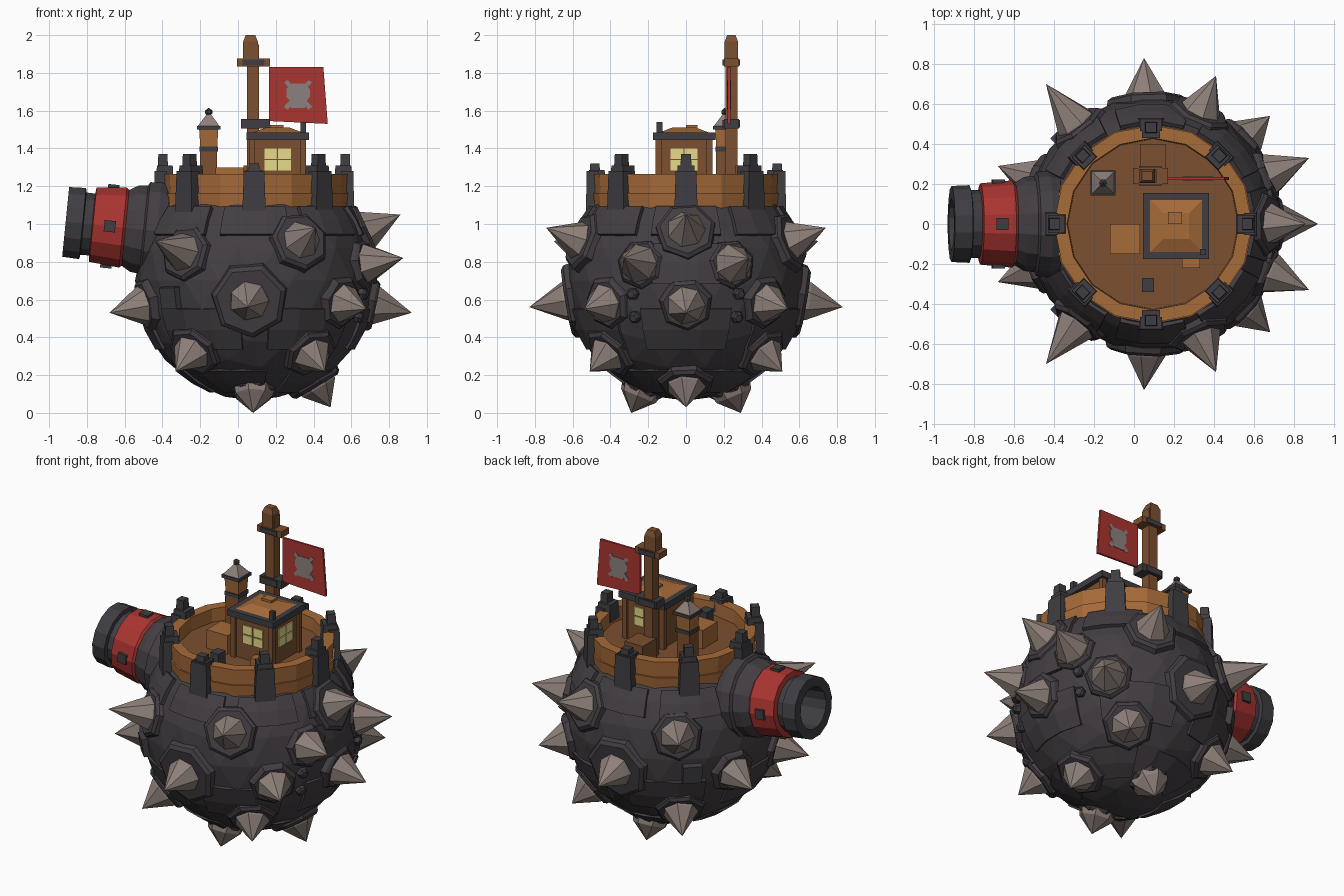
import bpy, bmesh, math
from mathutils import Vector, Matrix

if "Cube" in bpy.data.objects:
    bpy.data.objects.remove(bpy.data.objects["Cube"])


def mat(name, r, g, b):
    m = bpy.data.materials.new(name)
    m.diffuse_color = (r, g, b, 1)
    m.use_nodes = True
    m.node_tree.nodes["Principled BSDF"].inputs["Base Color"].default_value = m.diffuse_color
    return m


HULL = mat("hull_iron", .056, .048, .055)
TRIM = mat("trim_iron", .050, .047, .054)
SPIKE = mat("spike_stone", .27, .215, .19)
WOOD = mat("light_wood", .38, .145, .04)
DARK = mat("dark_wood", .20, .08, .03)
RED = mat("red_paint", .40, .035, .03)
GLOW = mat("window_yellow", .80, .70, .25)
GREY = mat("emblem_grey", .26, .22, .21)

C = Vector((.09, 0, .70))     # hull centre
R = .63


def finish(name, bm, material, matrix=None):
    bmesh.ops.remove_doubles(bm, verts=bm.verts, dist=1e-5)
    bmesh.ops.recalc_face_normals(bm, faces=bm.faces)
    me = bpy.data.meshes.new(name)
    bm.to_mesh(me)
    bm.free()
    ob = bpy.data.objects.new(name, me)
    me.materials.append(material)
    if matrix:
        ob.matrix_world = matrix
    bpy.context.collection.objects.link(ob)
    return ob


def box(name, lo, hi, material, taper=1, rot=0):
    """Box between two corners; taper scales the top, rot turns about z."""
    bm = bmesh.new()
    bmesh.ops.create_cube(bm, size=1)
    lo, hi = Vector(lo), Vector(hi)
    s = hi - lo
    for v in bm.verts:
        k = taper if v.co.z > 0 else 1
        v.co = Vector((v.co.x * s.x * k, v.co.y * s.y * k, v.co.z * s.z))
    return finish(name, bm, material, Matrix.Translation((lo + hi) / 2) @ Matrix.Rotation(rot, 4, 'Z'))


def lathe(name, prof, sides, material, matrix, closed=False, turn=0):
    """Faceted revolve of (radius, height) points about local z."""
    bm = bmesh.new()
    rings = []
    for r, h in prof:
        rings.append([bm.verts.new((r * math.cos(turn + 2 * math.pi * i / sides),
                                    r * math.sin(turn + 2 * math.pi * i / sides), h)) for i in range(sides)])
    n = len(rings)
    for j in range(n if closed else n - 1):
        a, b = rings[j], rings[(j + 1) % n]
        for i in range(sides):
            k = (i + 1) % sides
            bm.faces.new((a[i], a[k], b[k], b[i]))
    if not closed:
        for ring, (r, h) in ((rings[0], prof[0]), (rings[-1], prof[-1])):
            if r > 1e-4:
                bm.faces.new(ring)
    return finish(name, bm, material, matrix)


def aim(origin, direction):
    return Matrix.Translation(origin) @ Vector(direction).to_track_quat('Z', 'Y').to_matrix().to_4x4()


def prism(name, pts, y, thick, material):
    """Flat plate in the xz plane."""
    bm = bmesh.new()
    f = bm.faces.new([bm.verts.new((x, y - thick / 2, z)) for x, z in pts])
    for v in bmesh.ops.extrude_face_region(bm, geom=[f])['geom']:
        if isinstance(v, bmesh.types.BMVert):
            v.co.y += thick
    return finish(name, bm, material)


def patch(name, lon, lat, half_lon, half_lat, radius=.65):
    """Raised armour panel wrapped over the hull (degrees)."""
    bm = bmesh.new()
    top, low = {}, {}
    for i in range(4):
        for j in range(3):
            for store, rad, grow in ((top, radius, .95), (low, R - .05, 1)):
                a = math.radians(lon + half_lon * grow * (i / 1.5 - 1))
                b = math.radians(lat + half_lat * grow * (j - 1))
                store[i, j] = bm.verts.new(C + rad * Vector((math.cos(a) * math.cos(b), math.sin(a) * math.cos(b), math.sin(b))))
    for i in range(3):
        for j in range(2):
            bm.faces.new([top[k] for k in ((i, j), (i + 1, j), (i + 1, j + 1), (i, j + 1))])
    edge = [(0, 0), (1, 0), (2, 0), (3, 0), (3, 1), (3, 2), (2, 2), (1, 2), (0, 2), (0, 1)]
    for p, q in zip(edge, edge[1:] + edge[:1]):
        bm.faces.new((low[p], low[q], top[q], top[p]))
    return finish(name, bm, HULL)


# Iron ball hull, cut flat below the deck
bm = bmesh.new()
bmesh.ops.create_icosphere(bm, subdivisions=3, radius=R + .005, matrix=Matrix.Translation(C))
bmesh.ops.bisect_plane(bm, geom=bm.verts[:] + bm.edges[:] + bm.faces[:],
                       plane_co=(0, 0, 1.13), plane_no=(0, 0, 1), clear_outer=True)
bmesh.ops.holes_fill(bm, edges=[e for e in bm.edges if e.is_boundary])
finish("hull", bm, HULL)

# Armour panels in three belts
for k in range(8):
    patch("upper_panel", k * 45, 30, 19, 8)
for k in range(6):
    patch("lower_panel", k * 60, -24, 24, 11, .645)
for k in range(5):
    patch("bottom_panel", k * 72 + 36, -58, 28, 10, .64)
patch("side_panel", 0, 8, 17, 10, .65)

# Spikes on polygon plates: tip position, plate radius, plate lift, mirrored over y
spikes = [((.05, -.83, .56), .20, .012), ((.41, -.74, .98), .16, .025), ((-.44, -.70, .91), .15, .02),
          ((-.68, -.29, .53), .14, .02), ((-.33, -.51, .22), .15, .02), ((.46, -.51, .22), .15, .02),
          ((.68, -.54, .55), .14, .02), ((.875, -.33, .82), .13, .02), ((.08, -.29, 0), .12, .008),
          ((.92, 0, .53), .14, .025), ((.86, 0, 1.05), .16, .025), ((.49, 0, .03), .15, .02)]
for tip, pr, lift in spikes:
    for side in ((1, -1) if tip[1] else (1,)):
        d = Vector((tip[0], tip[1] * side, tip[2])) - C
        M = aim(C, d)
        lathe("spike_plate", [(pr + .015, R - .07), (pr, R + lift - .016), (pr * .88, R + lift)], 7, HULL, M, turn=.3)
        lathe("spike", [(.112, R - .01), (.102, R + .03), (0, d.length)], 7, SPIKE, M)

# Bolts and square hatches on the hull
for y in (-1, 1):
    for z in (.50, .63):
        d = Vector((.57, y * .28, z - .70))
        lathe("hull_bolt", [(.032, R - .02), (.032, R + .025), (.02, R + .035)], 6, TRIM, aim(C, d))
    d = Vector((-.44, y * .44, -.09))
    lathe("hull_hatch", [(.085, R - .05), (.08, R + .03)], 4, TRIM, aim(C, d), turn=math.pi / 4)

# Cannon on the left, tilted slightly upward
A = aim((-.40, 0, .96), (-1, 0, .10))
lathe("cannon_collar", [(.25, -.02), (.265, .03), (.26, .09), (.24, .10), (.235, .15), (.205, .20), (.2, .24)],
      14, HULL, A)
lathe("cannon_red_band", [(.16, .195), (.205, .195), (.218, .21), (.203, .37), (.16, .375)], 14, RED, A, True)
lathe("cannon_muzzle", [(.165, .25), (.17, .42), (.194, .425), (.19, .515), (.13, .515), (.12, .30), (0, .30)], 14, TRIM, A)
for k in range(4):
    ob = box("band_stud", (-.015, -.03, -.03), (.015, .03, .03), TRIM)
    ob.matrix_world = A @ Matrix.Rotation(k * math.pi / 2, 4, 'Z') @ Matrix.Translation((.207, 0, .28))

# Deck floor and wooden rail
D = Matrix.Translation((.095, 0, 0))
lathe("deck_floor", [(.45, 1.10), (.45, 1.18)], 16, DARK, D)
lathe("lower_rail", [(.455, 1.08), (.49, 1.08), (.50, 1.165), (.43, 1.165)], 16, WOOD, D, True)
lathe("upper_rail", [(.425, 1.16), (.49, 1.165), (.495, 1.265), (.43, 1.265)], 16, WOOD, D, True)

# Iron posts round the rail, lower on the front and back
for k in range(8):
    p = Matrix.Translation((.085, 0, 0)) @ Matrix.Rotation(k * math.pi / 4, 4, 'Z')
    drop = .05 if k in (2, 6) else 0
    for n, lo, hi in (("post_outer", (.46, -.062, 1.06), (.53, .062, 1.28)),
                      ("post_cap", (.425, -.05, 1.20), (.52, .05, 1.31 - drop / 2)),
                      ("post_tooth", (.455, -.03, 1.28), (.51, .03, 1.37 - drop))):
        ob = box(n, lo, hi, TRIM, .88)
        ob.matrix_world = p @ ob.matrix_world

# Cabin with iron roof edge, panes and roof details
box("cabin", (.075, -.145, 1.17), (.345, .125, 1.45), DARK)
for x in (.075, .345):
    for y in (-.145, .125):
        box("cabin_corner", (x - .016, y - .016, 1.17), (x + .016, y + .016, 1.45), DARK)
box("roof_edge", (.045, -.175, 1.445), (.375, .155, 1.485), TRIM)
box("roof_top", (.068, -.152, 1.48), (.352, .132, 1.51), WOOD, .45)
box("roof_block", (.17, 0, 1.50), (.24, .06, 1.525), WOOD)
box("roof_peg", (.33, -.155, 1.48), (.36, -.125, 1.54), TRIM)
for s in (-1, 1):
    for z in (1.31, 1.372):
        u = .037 * s
        for y in (-.148, .128):
            box("window_pane", (.21 + u - .034, y - .004, z - .028), (.21 + u + .034, y + .004, z + .028), GLOW)
        box("window_pane", (.344, -.01 + u - .034, z - .028), (.352, -.01 + u + .034, z + .028), GLOW)

# Deck furniture
box("deck_crate", (-.12, -.15, 1.17), (.03, 0, 1.30), WOOD)
box("mast_crate", (.03, .26, 1.17), (.16, .40, 1.31), DARK)
box("deck_bollard", (.04, -.34, 1.17), (.10, -.27, 1.27), TRIM)
box("cabin_step", (.24, -.22, 1.17), (.33, -.16, 1.24), WOOD)

# Lantern tower
box("tower_post", (-.20, .16, 1.17), (-.11, .25, 1.40), DARK)
box("tower_band", (-.205, .155, 1.385), (-.105, .255, 1.41), TRIM)
box("tower_head", (-.20, .16, 1.41), (-.11, .25, 1.50), WOOD, 1.12)
box("tower_eave", (-.218, .142, 1.50), (-.092, .268, 1.52), TRIM)
box("tower_roof", (-.215, .145, 1.515), (-.095, .265, 1.58), SPIKE, .2)
lathe("tower_finial", [(0, 1.57), (.02, 1.585), (.02, 1.60), (0, 1.615)], 6, TRIM, Matrix.Translation((-.155, .205, 0)))

# Mast
box("mast", (.048, .208, 1.17), (.112, .272, 1.95), DARK)
box("mast_top", (.027, .205, 1.87), (.105, .275, 1.965), DARK)
box("mast_tip", (.027, .205, 1.965), (.105, .275, 2.0), DARK, .65)
for z, h, x, m in ((1.505, .05, .015, TRIM), (1.835, .04, -.005, DARK)):
    box("mast_clamp", (x, .20, z), (.17, .28, z + h), m)
    box("clamp_strap", (.025, .193, z + .005), (.14, .287, z + h - .005), TRIM)

# Flag with a plain skull emblem on both faces
prism("flag", [(.165, 1.545), (.475, 1.53), (.452, 1.83), (.165, 1.83)], .228, .014, RED)
for y in (.220, .236):
    for s in (-1, 1):
        prism("emblem_bone", [(.318 - s * .074, 1.75), (.318 - s * .055, 1.762), (.318 + s * .076, 1.62), (.318 + s * .055, 1.605)],
              y, .004, GREY)
    prism("emblem_skull", [(.28, 1.615), (.355, 1.615), (.36, 1.65), (.38, 1.672), (.38, 1.715), (.35, 1.745),
                           (.287, 1.745), (.257, 1.715), (.257, 1.672), (.277, 1.65)], y, .005, GREY)
